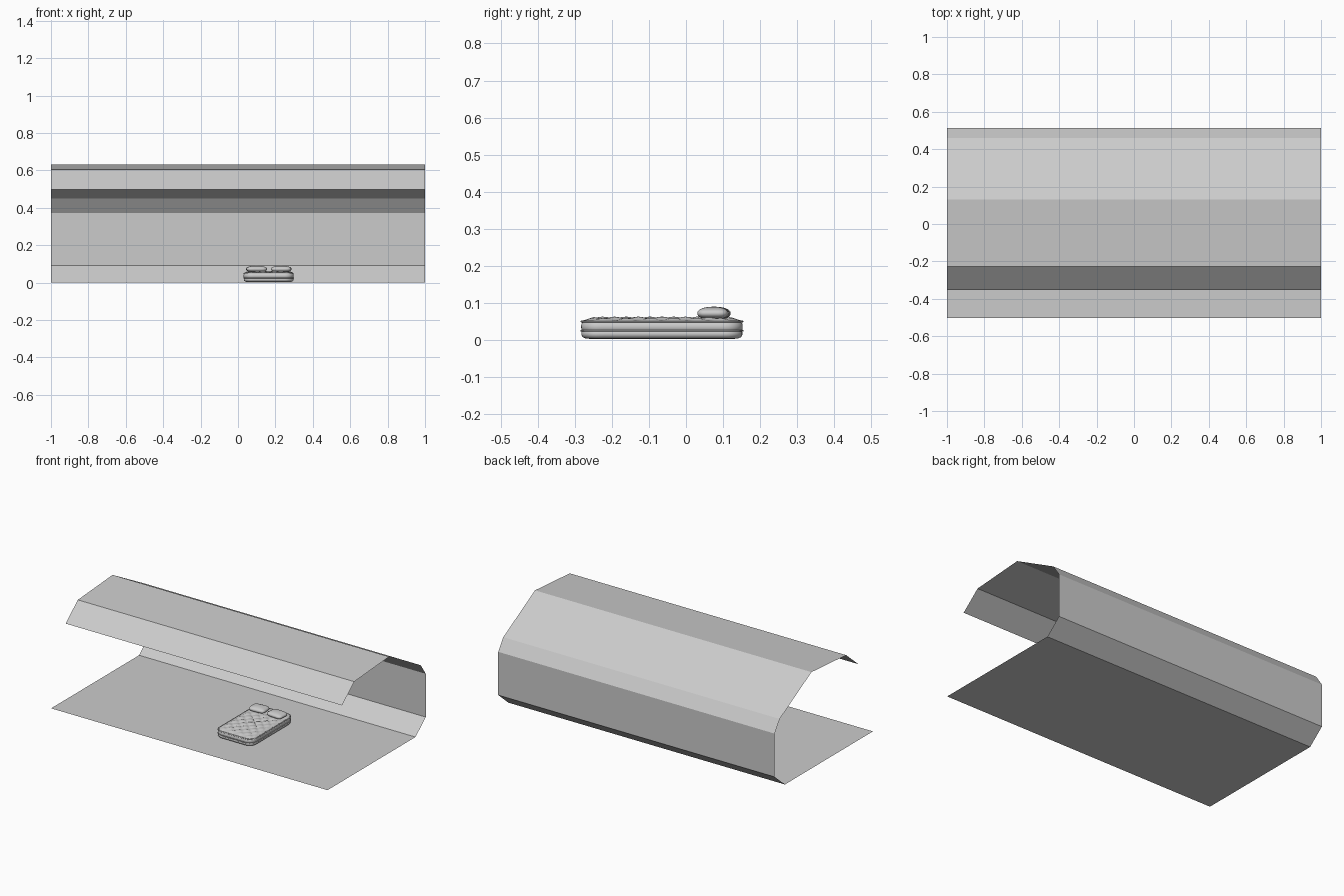
import bpy, bmesh, math
from mathutils import Matrix

if "Cube" in bpy.data.objects:
    bpy.data.objects.remove(bpy.data.objects["Cube"])

def finish(name, bm, smooth=None):
    bmesh.ops.remove_doubles(bm, verts=bm.verts, dist=1e-6)
    me = bpy.data.meshes.new(name)
    bm.to_mesh(me)
    bm.free()
    ob = bpy.data.objects.new(name, me)
    bpy.context.collection.objects.link(ob)
    if smooth:
        bpy.ops.object.select_all(action='DESELECT')
        ob.select_set(True)
        bpy.context.view_layer.objects.active = ob
        bpy.ops.object.shade_smooth_by_angle(angle=math.radians(smooth))
    return ob

# Folded sheet shelter: thin open profile swept along x
profile = [(-0.503, 0), (0.406, 0), (0.512, 0.09), (0.512, 0.373), (0.46, 0.449),
           (0.132, 0.63), (-0.227, 0.604), (-0.353, 0.497)]
bm = bmesh.new()
left = [bm.verts.new((-1, y, z)) for y, z in profile]
right = [bm.verts.new((1, y, z)) for y, z in profile]
for i in range(len(profile) - 1):
    bm.faces.new((left[i], right[i], right[i + 1], left[i + 1]))
finish("shelter_shell", bm)

# Mattress dimensions
CX, CY, HX, HY, R = 0.164, -0.065, 0.136, 0.22, 0.05

def rounded_rect(hx, hy, r, n_corner=8, n_x=14, n_y=24):
    """Evenly sampled outline of a rounded rectangle, counter-clockwise."""
    pts = []
    corners = [(hx - r, hy - r, 0, n_x), (r - hx, hy - r, 1, n_y),
               (r - hx, r - hy, 2, n_x), (hx - r, r - hy, 3, n_y)]
    for k, (cx, cy, q, n) in enumerate(corners):
        for i in range(n_corner + 1):
            a = (q + i / n_corner) * math.pi / 2
            pts.append((cx + r * math.cos(a), cy + r * math.sin(a)))
        nx, ny, nq, _ = corners[(k + 1) % 4]
        ex, ey = nx + r * math.cos(nq * math.pi / 2), ny + r * math.sin(nq * math.pi / 2)
        sx, sy = pts[-1]
        for i in range(1, n):
            pts.append((sx + (ex - sx) * i / n, sy + (ey - sy) * i / n))
    return pts

def quilt(x, y):
    """Diamond puffs with pinched seams."""
    p = 0.064
    u, v = (x + y) / p, (x - y) / p
    return 0.008 * abs(math.sin(math.pi * u) * math.sin(math.pi * v)) ** 0.5

# Mattress: side wall rings, then a quilted top closing to the middle
bm = bmesh.new()
rings = []
for inset, z in [(0.03, 0.003), (0.015, 0.004), (0.006, 0.008), (0.003, 0.014),
                 (0.003, 0.022), (0.006, 0.025), (0.003, 0.028), (0.002, 0.036),
                 (0.003, 0.044), (0.006, 0.048), (0.007, 0.053)]:
    rings.append([bm.verts.new((CX + x, CY + y, z))
                  for x, y in rounded_rect(HX - inset, HY - inset, R - inset)])
outline = rounded_rect(HX - 0.007, HY - 0.007, R - 0.007)
STEPS = 36
for s in range(1, STEPS):
    k = 1 - s / STEPS
    edge = min(1, (1 - k) / 0.15)
    rings.append([bm.verts.new((CX + x * k, CY + y * k,
                                0.053 + edge * (0.002 + quilt(x * k, y * k))))
                  for x, y in outline])
for a, b in zip(rings, rings[1:]):
    for i in range(len(a)):
        j = (i + 1) % len(a)
        bm.faces.new((a[i], a[j], b[j], b[i]))
bm.faces.new(rings[-1])
bm.faces.new(rings[0][::-1])
finish("mattress", bm, 60)

# Piping cords around the mattress
def piping(name, z):
    cu = bpy.data.curves.new(name + "_path", 'CURVE')
    cu.dimensions = '3D'
    cu.bevel_depth = 0.0022
    cu.bevel_resolution = 2
    pts = rounded_rect(HX - 0.002, HY - 0.002, R - 0.002, 8, 2, 2)
    sp = cu.splines.new('POLY')
    sp.points.add(len(pts) - 1)
    for p, (x, y) in zip(sp.points, pts):
        p.co = (CX + x, CY + y, z, 1)
    sp.use_cyclic_u = True
    ob = bpy.data.objects.new(name, cu)
    bpy.context.collection.objects.link(ob)

piping("middle_piping", 0.025)
piping("upper_piping", 0.050)

# Pillows: spheres squared off in plan and thinned towards the rim
def pillow(name, x, y, z, turn):
    bm = bmesh.new()
    bmesh.ops.create_uvsphere(bm, u_segments=32, v_segments=16, radius=1)
    for v in bm.verts:
        a = math.atan2(v.co.y, v.co.x)
        c, s = abs(math.cos(a)), abs(math.sin(a))
        grow = (c ** 5 + s ** 5) ** (-1 / 5)
        v.co.x *= 0.055 * grow
        v.co.y *= 0.042 * grow
        v.co.z = math.copysign(abs(v.co.z) ** 0.85, v.co.z) * 0.018
    bm.transform(Matrix.Translation((x, y, z)) @ Matrix.Rotation(math.radians(turn), 4, 'Z'))
    finish(name, bm, 60)

pillow("left_pillow", 0.099, 0.077, 0.072, 4)
pillow("right_pillow", 0.231, 0.074, 0.072, -4)
